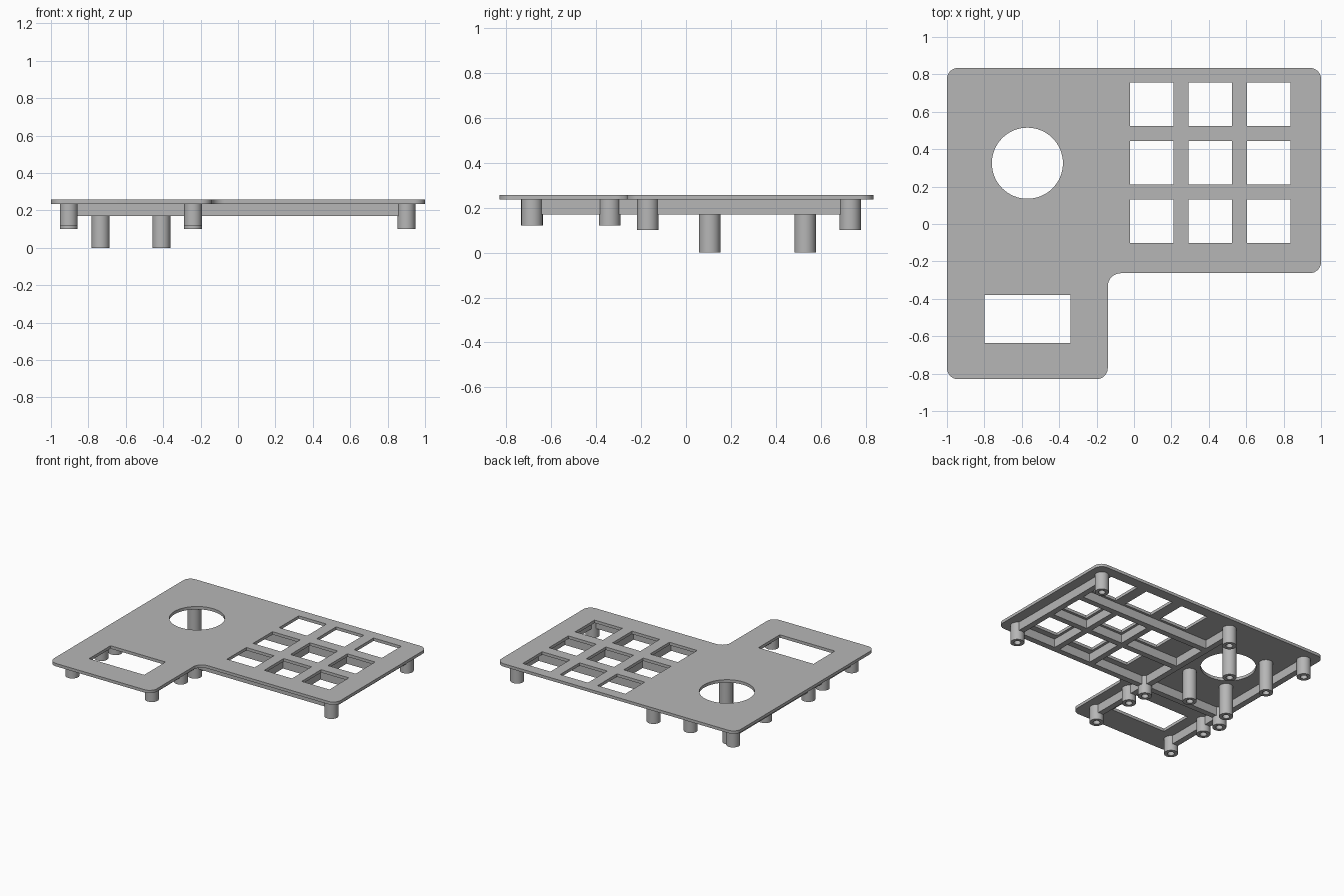
import bpy, math

if "Cube" in bpy.data.objects:
    bpy.data.objects.remove(bpy.data.objects["Cube"])

grey = bpy.data.materials.new("matte_grey")
grey.diffuse_color = (0.47, 0.47, 0.47, 1)
grey.use_nodes = True
grey.node_tree.nodes["Principled BSDF"].inputs["Base Color"].default_value = grey.diffuse_color


def circle(cx, cy, r, n=40):
    return [(cx + r * math.cos(2 * math.pi * i / n),
             cy + r * math.sin(2 * math.pi * i / n)) for i in range(n)]


def rect(x0, x1, y0, y1):
    return [(x0, y0), (x1, y0), (x1, y1), (x0, y1)]


def rounded(corners, n=8):
    """Outline of axis-aligned corners (x, y, radius), each one filleted."""
    out = []
    for i, (x, y, r) in enumerate(corners):
        px, py, _ = corners[i - 1]
        qx, qy, _ = corners[(i + 1) % len(corners)]
        lp, lq = math.hypot(px - x, py - y), math.hypot(qx - x, qy - y)
        ax, ay = (px - x) / lp * r, (py - y) / lp * r
        bx, by = (qx - x) / lq * r, (qy - y) / lq * r
        for k in range(n + 1):
            t = k / n * math.pi / 2
            s, c = 1 - math.sin(t), 1 - math.cos(t)
            out.append((x + ax * s + bx * c, y + ay * s + by * c))
    return out


def slab(name, loops, z0, z1):
    """Extrude closed loops; the inner loops become holes."""
    cu = bpy.data.curves.new(name, "CURVE")
    cu.dimensions = "2D"
    cu.fill_mode = "BOTH"
    cu.extrude = (z1 - z0) / 2
    for pts in loops:
        sp = cu.splines.new("POLY")
        sp.points.add(len(pts) - 1)
        for p, (x, y) in zip(sp.points, pts):
            p.co = (x, y, 0, 1)
        sp.use_cyclic_u = True
    ob = bpy.data.objects.new(name, cu)
    bpy.context.collection.objects.link(ob)
    ob.location.z = (z0 + z1) / 2
    bpy.ops.object.select_all(action="DESELECT")
    ob.select_set(True)
    bpy.context.view_layer.objects.active = ob
    bpy.ops.object.convert(target="MESH")
    ob = bpy.context.object
    ob.data.materials.clear()
    ob.data.materials.append(grey)
    bpy.ops.object.shade_smooth_by_angle(angle=math.radians(30))
    return ob


TOP, UNDER, RIB = 0.257, 0.235, 0.17

# Cover plate with key, knob and display openings
outline = rounded([(-1, -0.83, 0.06), (-0.14, -0.83, 0.06), (-0.14, -0.263, 0.07),
                   (1, -0.263, 0.06), (1, 0.835, 0.06), (-1, 0.835, 0.06)])
holes = [circle(-0.57, 0.325, 0.19, 64), rect(-0.8, -0.34, -0.635, -0.38)]
for kx in (0.094, 0.407, 0.72):
    for ky in (0.014, 0.327, 0.64):
        holes.append(rect(kx - 0.116, kx + 0.116, ky - 0.116, ky + 0.116))
slab("cover_plate", [outline] + holes, UNDER, TOP)

# Hollow screw posts under the plate
LEFT, MID, RIGHT = -0.905, -0.24, 0.9
posts = [("frame_post", (LEFT, MID, RIGHT), (-0.17, 0.73), 0.10),
         ("display_post", (LEFT, MID), (-0.685, -0.34), 0.12),
         ("knob_post", (-0.735, -0.41), (0.105, 0.53), 0.0)]
for name, xs, ys, z in posts:
    for x in xs:
        for y in ys:
            slab(name, [circle(x, y, 0.048), circle(x, y, 0.024, 24)], z, UNDER)

# Stiffening ribs, ending inside the post walls
H, E = 0.022, 0.035
for x, y0, y1 in [(LEFT, -0.17, 0.73), (MID, -0.17, 0.73), (RIGHT, -0.17, 0.73),
                  (LEFT, -0.685, -0.34), (MID, -0.685, -0.34),
                  (LEFT, -0.34, -0.17), (MID, -0.34, -0.17)]:
    slab("side_rib", [rect(x - H, x + H, y0 + E, y1 - E)], RIB, UNDER)
for x0, x1 in [(LEFT, MID), (MID, RIGHT)]:
    slab("front_rib", [rect(x0 + E, x1 - E, -0.17 - H, -0.17 + H)], RIB, UNDER)
for y in (0.17, 0.484):
    slab("key_row_rib", [rect(MID, RIGHT, y - H, y + H)], RIB, UNDER)
for x in (0.25, 0.563):
    slab("key_column_rib", [rect(x - H, x + H, -0.17, 0.484)], RIB, UNDER)
